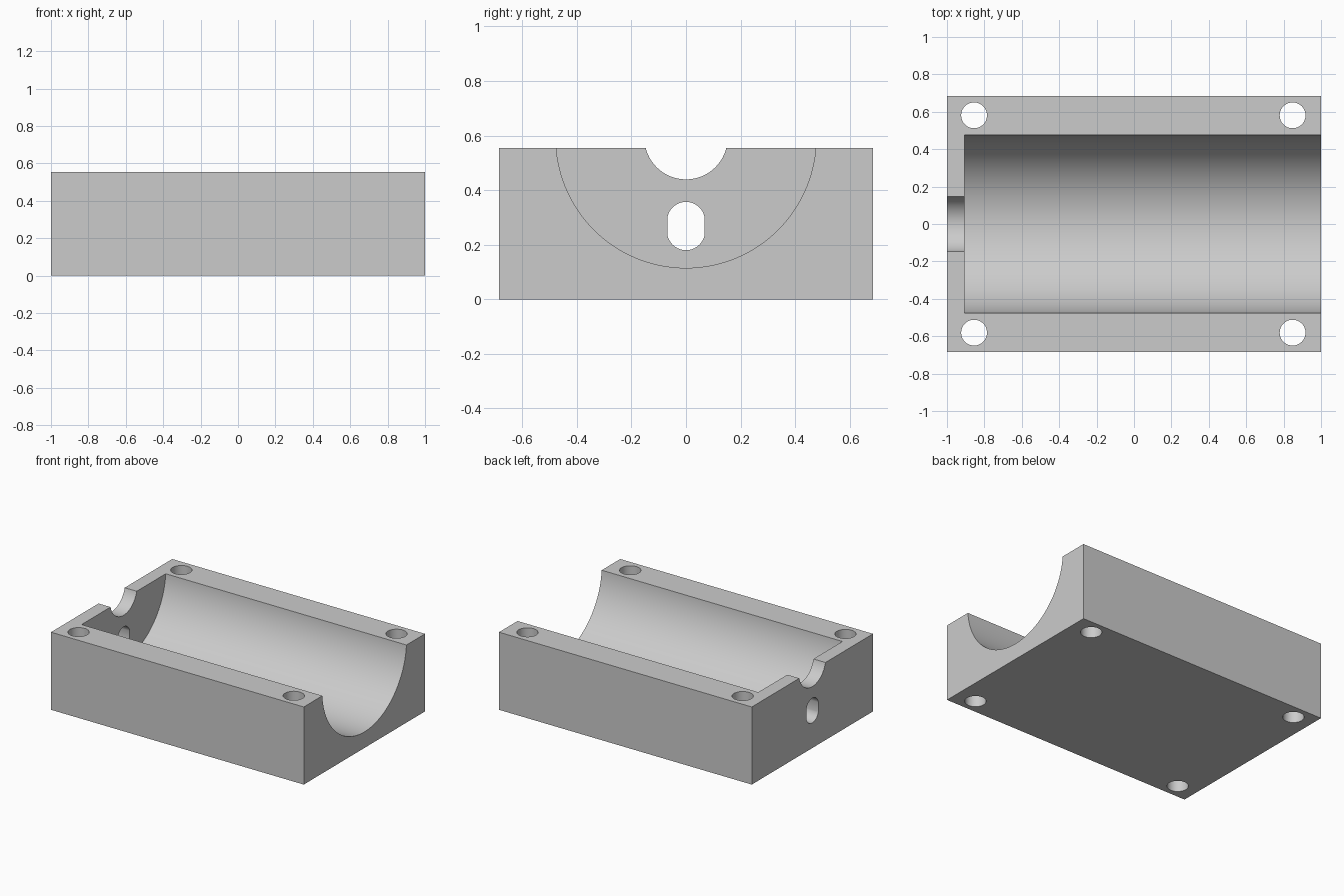
import bpy, math
from mathutils import Matrix

if "Cube" in bpy.data.objects:
    bpy.data.objects.remove(bpy.data.objects["Cube"])

L, W, H = 2.0, 1.37, 0.555      # block size
AXIS_Z = 0.592                  # height of the bore axis
WALL_X = -0.905                 # inner face of the end wall

grey = bpy.data.materials.new("grey")
grey.diffuse_color = (0.6, 0.6, 0.6, 1)
grey.use_nodes = True
grey.node_tree.nodes["Principled BSDF"].inputs["Base Color"].default_value = grey.diffuse_color


def prism(name, outline, length, matrix):
    """Extrude a closed 2D outline along local z, then place it."""
    n = len(outline)
    verts = [(u, v, z) for z in (0, length) for u, v in outline]
    faces = [tuple(reversed(range(n))), tuple(range(n, 2 * n))]
    faces += [(i, (i + 1) % n, n + (i + 1) % n, n + i) for i in range(n)]
    mesh = bpy.data.meshes.new(name)
    mesh.from_pydata(verts, [], faces)
    mesh.transform(matrix)
    mesh.materials.append(grey)
    obj = bpy.data.objects.new(name, mesh)
    bpy.context.collection.objects.link(obj)
    return obj


def arc(cu, cv, r, a0, a1, n):
    return [(cu + r * math.cos(a0 + (a1 - a0) * i / n),
             cv + r * math.sin(a0 + (a1 - a0) * i / n)) for i in range(n + 1)]


def circle(cu, cv, r, n):
    return arc(cu, cv, r, 0, 2 * math.pi, n)[:-1]


def along_x(x):
    """Local (u, v, z) becomes world (y, z, x)."""
    return Matrix(((0, 0, 1, x), (1, 0, 0, 0), (0, 1, 0, 0), (0, 0, 0, 1)))


# Solid block
block = prism("housing_block", [(-L/2, -W/2), (L/2, -W/2), (L/2, W/2), (-L/2, W/2)],
              H, Matrix.Identity(4))

# Large bore open at the right end, and shaft notch through the end wall
cutters = [prism("bore_cutter", circle(0, AXIS_Z, 0.477, 128), 2.5, along_x(WALL_X)),
           prism("notch_cutter", circle(0, AXIS_Z, 0.1525, 64), 0.3, along_x(-1.1))]

# Slot below the notch
r, half = 0.0695, 0.068
a = math.acos(half / r)
slot = arc(0, 0.2875, r, a, math.pi - a, 24) + arc(0, 0.2495, r, math.pi + a, 2 * math.pi - a, 24)
cutters.append(prism("slot_cutter", slot, 0.3, along_x(-1.1)))

# Vertical screw holes in the four corners
for x in (-0.855, 0.848):
    for y in (-0.581, 0.581):
        cutters.append(prism("screw_hole_cutter", circle(x, y, 0.069, 48), 1.0,
                             Matrix.Translation((0, 0, -0.2))))

# Cut everything out of the block
bpy.context.view_layer.objects.active = block
block.select_set(True)
for c in cutters:
    mod = block.modifiers.new(c.name, 'BOOLEAN')
    mod.operation = 'DIFFERENCE'
    mod.solver = 'EXACT'
    mod.object = c
    bpy.ops.object.modifier_apply(modifier=mod.name)
    bpy.data.objects.remove(c)

bpy.ops.object.shade_smooth_by_angle(angle=math.radians(30))
